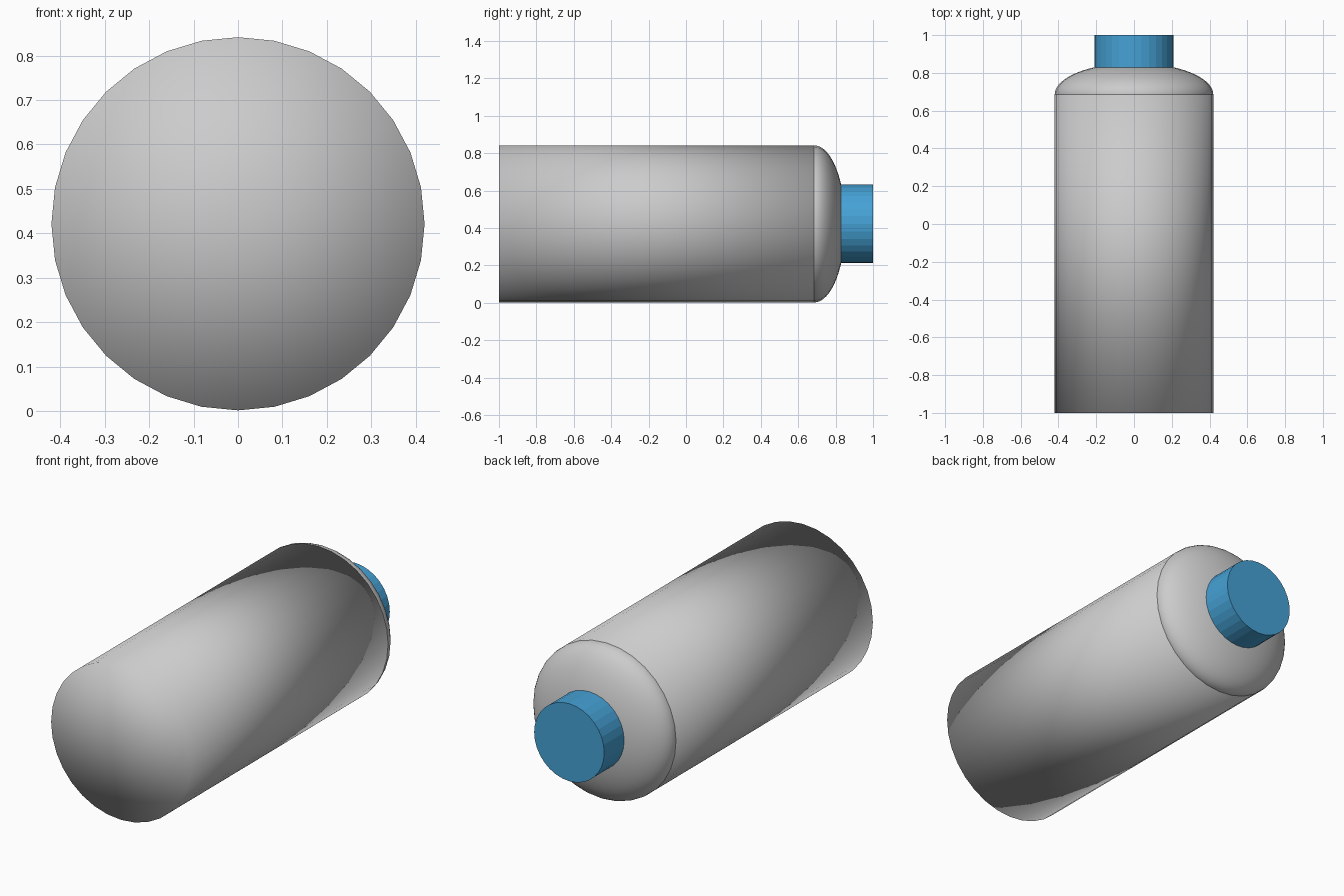
import bpy
from math import pi

if "Cube" in bpy.data.objects:
    bpy.data.objects.remove(bpy.data.objects["Cube"])

AXIS_Z = 0.4215   # height of the bottle's long axis
R = 0.42          # body radius
SIDES = 32


def cylinder(name, radius, y0, y1, fill):
    bpy.ops.mesh.primitive_cylinder_add(
        vertices=SIDES, radius=radius, depth=y1 - y0, end_fill_type=fill,
        location=(0, (y0 + y1) / 2, AXIS_Z), rotation=(-pi / 2, 0, 0))
    ob = bpy.context.object
    ob.name = name
    return ob


# Straight body, softly shaded right over the flat base
body = cylinder("bottle_body", R, -1.0, 0.685, 'TRIFAN')
bpy.ops.object.shade_smooth()

# Rounded shoulder: a flattened sphere set into the end of the body
bpy.ops.mesh.primitive_uv_sphere_add(
    segments=SIDES, ring_count=32, radius=1,
    location=(0, 0.685, AXIS_Z), rotation=(-pi / 2, 0, 0))
shoulder = bpy.context.object
shoulder.name = "bottle_shoulder"
shoulder.scale = (R, R, 0.167)
bpy.ops.object.shade_smooth()

# Faceted blue cap
cap = cylinder("screw_cap", 0.21, 0.80, 1.0, 'NGON')
blue = bpy.data.materials.new("cap_blue")
blue.diffuse_color = (0.06, 0.36, 0.67, 1)
blue.use_nodes = True
blue.node_tree.nodes["Principled BSDF"].inputs["Base Color"].default_value = blue.diffuse_color
cap.data.materials.append(blue)
